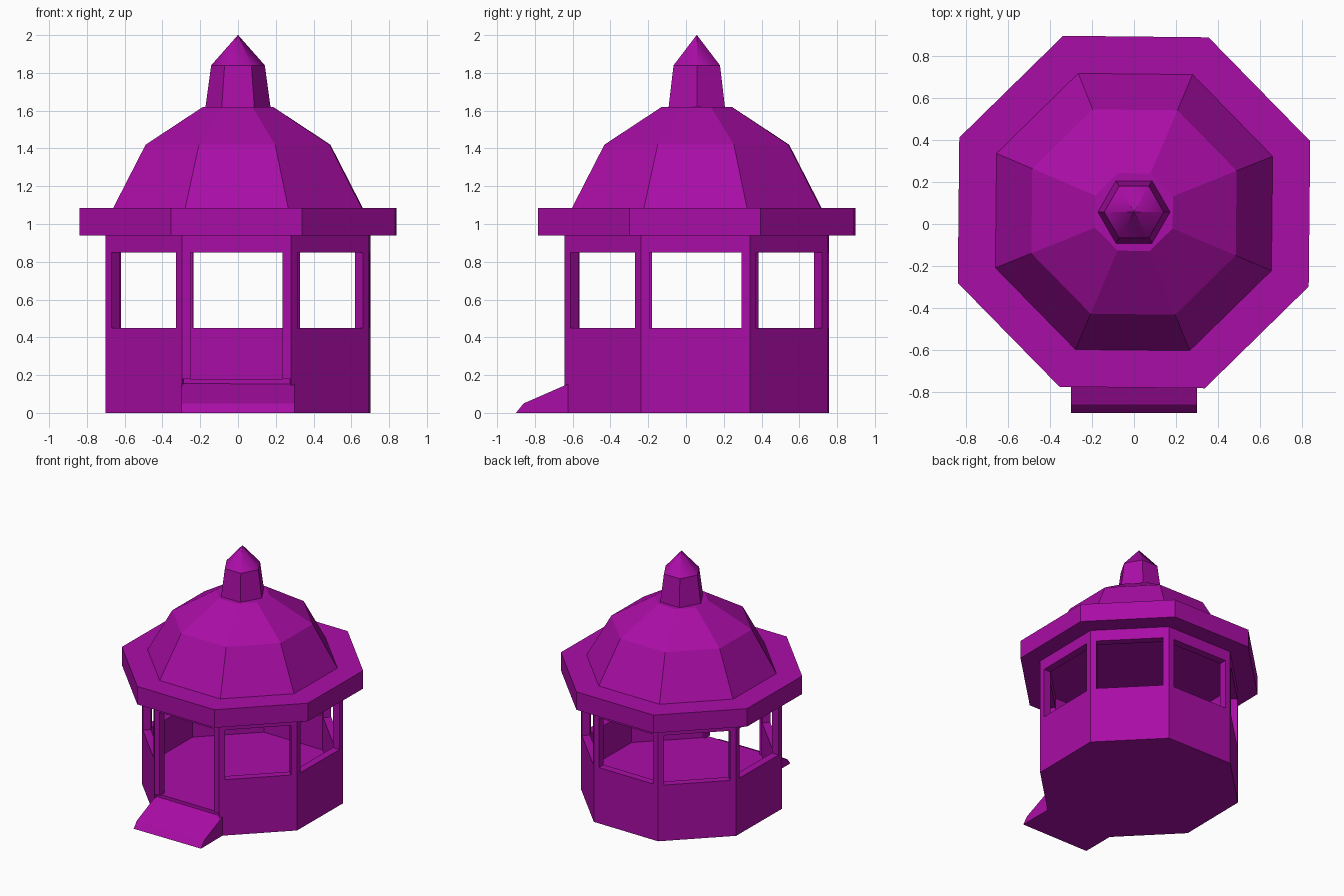
import bpy, bmesh
from math import radians, cos, sin
from mathutils import Vector

cube = bpy.data.objects.get("Cube")
if cube:
    bpy.data.objects.remove(cube, do_unlink=True)

purple = bpy.data.materials.new("purple paint")
purple.use_nodes = True
colour = (0.40, 0.004, 0.38, 1)
purple.diffuse_color = colour
purple.node_tree.nodes["Principled BSDF"].inputs["Base Color"].default_value = colour

CENTRE = Vector((0, 0.057))
TURN = 21.9            # angle of the first corner
RADIUS = 0.755         # body corner radius
THICK = 0.06           # wall thickness
INNER = RADIUS - THICK / cos(radians(22.5))
FLOOR, RAIL, LINTEL, EAVES = 0.18, 0.45, 0.85, 0.94
FRONT_CORNERS = (5, 6)


def corner(k, radius, sides=8, turn=TURN):
    a = radians(turn + k * 360 / sides)
    return CENTRE + Vector((cos(a), sin(a))) * radius


def polygon(radius, sides=8, turn=TURN):
    return [corner(k, radius, sides, turn) for k in range(sides)]


def loft(name, layers, ring=False):
    """Skin a stack of (outline, height) layers; cap it, or close it as a ring."""
    bm = bmesh.new()
    loops = [[bm.verts.new((p[0], p[1], z)) for p in pts] for pts, z in layers]
    pairs = list(zip(loops, loops[1:])) + ([(loops[-1], loops[0])] if ring else [])
    for low, high in pairs:
        for i in range(len(low)):
            j = (i + 1) % len(low)
            bm.faces.new((low[i], low[j], high[j], high[i]))
    if not ring:
        bm.faces.new(loops[0][::-1])
        bm.faces.new(loops[-1])
    bmesh.ops.recalc_face_normals(bm, faces=bm.faces)
    mesh = bpy.data.meshes.new(name)
    bm.to_mesh(mesh)
    bm.free()
    mesh.materials.append(purple)
    obj = bpy.data.objects.new(name, mesh)
    bpy.context.collection.objects.link(obj)
    return obj


# Floor block, slightly recessed in the doorway
floor = polygon(RADIUS - 0.02)
loft("floor", [(floor, 0), (floor, FLOOR)])

# Low wall, open at the front side
order = [(k + FRONT_CORNERS[1]) % 8 for k in range(8)]
wall = [corner(k, RADIUS) for k in order] + [corner(k, INNER) for k in reversed(order)]
loft("low_wall", [(wall, 0), (wall, RAIL)])

# Corner posts, folded around each corner
for k in range(8):
    c = corner(k, RADIUS)
    ends = []
    for step in (1, -1):
        along = (corner(k + step, RADIUS) - c).normalized()
        inward = Vector((-along.y, along.x)) * step
        edge = c + along * 0.045
        ends.append((edge, edge + inward * THICK))
    (a, a_in), (b, b_in) = ends
    post = [c, a, a_in, corner(k, INNER), b_in, b]
    base = FLOOR if k in FRONT_CORNERS else RAIL
    loft(f"post_{k + 1}", [(post, base), (post, LINTEL)])

# Beam ring above the openings
outer, inner = polygon(RADIUS), polygon(INNER)
loft("beam_ring", [(outer, LINTEL), (outer, EAVES), (inner, EAVES), (inner, LINTEL)], ring=True)

# Eaves slab and two-pitch roof
eaves = polygon(0.905)
loft("eaves", [(eaves, EAVES), (eaves, 1.085)])
loft("roof", [(polygon(0.712), 1.085), (polygon(0.527), 1.42), (polygon(0.2), 1.62)])

# Six-sided lantern with a softly shaded pointed cap
loft("lantern", [(polygon(0.172, 6, 0), 1.62), (polygon(0.142, 6, 0), 1.84)])
cap = loft("lantern_cap", [(polygon(0.142, 6, 0), 1.84), (polygon(0.001, 6, 0), 2.0)])
for face in cap.data.polygons:
    face.use_smooth = abs(face.normal.z) < 0.95

# Entrance ramp, extruded across the doorway
ramp_profile = [(-0.60, 0), (-0.90, 0), (-0.86, 0.05), (-0.62, 0.155), (-0.60, 0.155)]
bm = bmesh.new()
side = bm.faces.new([bm.verts.new((-0.3, y, z)) for y, z in ramp_profile])
far = bmesh.ops.extrude_face_region(bm, geom=[side])["geom"]
bmesh.ops.translate(bm, vec=(0.6, 0, 0), verts=[g for g in far if isinstance(g, bmesh.types.BMVert)])
bmesh.ops.recalc_face_normals(bm, faces=bm.faces)
ramp_mesh = bpy.data.meshes.new("ramp")
bm.to_mesh(ramp_mesh)
bm.free()
ramp_mesh.materials.append(purple)
bpy.context.collection.objects.link(bpy.data.objects.new("ramp", ramp_mesh))
